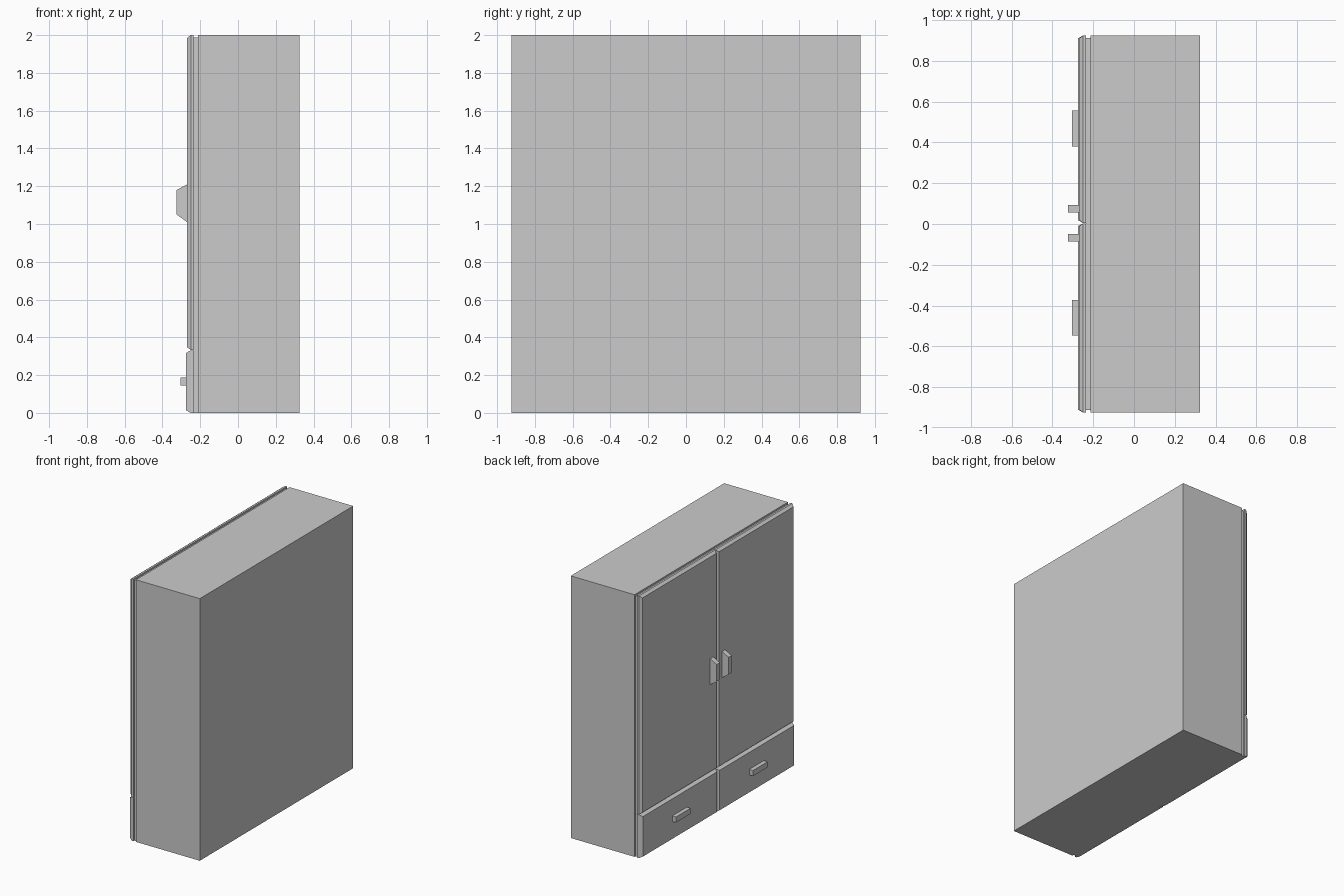
import bpy, bmesh

if "Cube" in bpy.data.objects:
    bpy.data.objects.remove(bpy.data.objects["Cube"])


def frustum(name, x_back, x_front, back, front):
    """Block whose back (y0, y1, z0, z1) tapers to its front rectangle."""
    bm = bmesh.new()
    rings = []
    for x, (y0, y1, z0, z1) in ((x_back, back), (x_front, front)):
        rings.append([bm.verts.new((x, y, z)) for y, z in
                      ((y0, z0), (y1, z0), (y1, z1), (y0, z1))])
    a, b = rings
    bm.faces.new(a)
    bm.faces.new(b[::-1])
    for i in range(4):
        j = (i + 1) % 4
        bm.faces.new((a[i], b[i], b[j], a[j]))
    bmesh.ops.recalc_face_normals(bm, faces=bm.faces)
    mesh = bpy.data.meshes.new(name)
    bm.to_mesh(mesh)
    bm.free()
    obj = bpy.data.objects.new(name, mesh)
    bpy.context.collection.objects.link(obj)
    return obj


def box(name, x0, x1, rect):
    return frustum(name, x1, x0, rect, rect)


def panel(name, x_front, rect, bevel):
    """Thin slab with a bevelled face in front of it."""
    y0, y1, z0, z1 = rect
    box(name + "_slab", -0.25, -0.235, rect)
    inner = (y0 + bevel, y1 - bevel, z0 + bevel, z1 - bevel)
    return frustum(name + "_face", -0.25, x_front, rect, inner)


W = 0.925     # half width
MID = 0.004   # line between the two doors

# Carcass and the recessed strip behind the doors
box("carcass", -0.213, 0.325, (-W, W, 0, 2))
box("recessed_strip", -0.236, -0.213, (-W + 0.012, W - 0.012, 0.0, 1.988))

for side, label in ((1, "left"), (-1, "right")):
    def span(a, b):
        return tuple(sorted((MID + side * a, MID + side * b)))

    # Door and drawer fronts, meeting near the centre line
    outer = W - side * MID
    width = span(0.001, outer)
    panel(label + "_door", -0.27, width + (0.333, 2.0), 0.015)
    panel(label + "_drawer", -0.274, width + (0.0, 0.331), 0.013)

    # Upright door handle with sloping ends
    grip = span(0.053, 0.09)
    frustum(label + "_door_handle", -0.269, -0.325,
            grip + (1.01, 1.21), grip + (1.05, 1.18))

    # Horizontal drawer handle
    box(label + "_drawer_handle", -0.305, -0.273,
        span(0.377, 0.552) + (0.145, 0.188))
